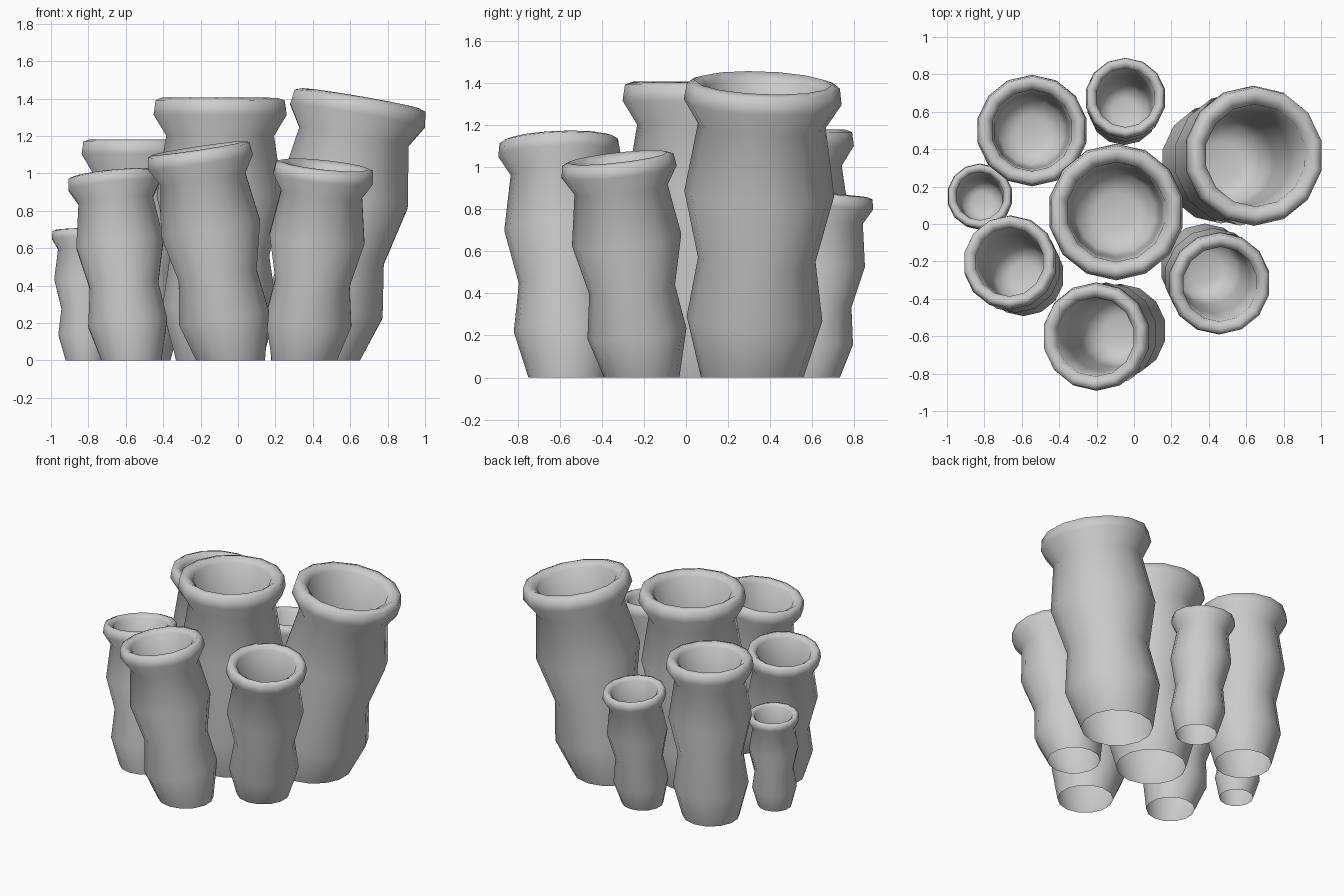
import bpy, bmesh, math
from mathutils import Vector

if "Cube" in bpy.data.objects:
    bpy.data.objects.remove(bpy.data.objects["Cube"])

SIDES = 14
# wall profile: (radius factor, fraction of height), up the outside then down the inside
PROFILE = [(.65, 0), (.86, .2), (.745, .4), (.95, .625), (.81, .855),
           (1.0, .935), (.97, .99), (.86, 1.0), (.73, .975),
           (.69, .70), (.65, .40), (.58, .22), (.30, .195)]


def tube(name, base, top, height, radius):
    """Hollow ringed tube, open underneath, leaning from base (x, y) to top (x, y)."""
    foot = Vector((*base, 0))
    axis = Vector((*top, height)) - foot
    tilt = Vector((0, 0, 1)).rotation_difference(axis.normalized())
    bm = bmesh.new()
    rings = []
    for r, t in PROFILE:
        ring = []
        for i in range(SIDES):
            a = 2 * math.pi * (i + .5) / SIDES
            p = Vector((math.cos(a), math.sin(a), 0)) * r * radius
            if t > 0:              # foot ring stays flat on the ground
                p = tilt @ p
            ring.append(bm.verts.new(foot + axis * t + p))
        rings.append(ring)
    for lo, hi in zip(rings, rings[1:]):
        for i in range(SIDES):
            j = (i + 1) % SIDES
            bm.faces.new((lo[i], lo[j], hi[j], hi[i]))
    bm.faces.new(rings[-1])        # inner floor
    mesh = bpy.data.meshes.new(name)
    bm.to_mesh(mesh)
    bm.free()
    obj = bpy.data.objects.new(name, mesh)
    bpy.context.collection.objects.link(obj)
    bpy.ops.object.select_all(action='DESELECT')
    obj.select_set(True)
    bpy.context.view_layer.objects.active = obj
    bpy.ops.object.shade_smooth_by_angle(angle=math.radians(85))


# cluster of tubes: name, base, top, height, rim radius
tube("centre_tube", (-.10, .06), (-.095, .064), 1.405, .365)
tube("back_right_tube", (.415, .315), (.655, .368), 1.4, .375)
tube("front_tube", (-.04, -.56), (-.212, -.605), 1.135, .29)
tube("front_right_tube", (.355, -.21), (.463, -.325), 1.045, .275)
tube("front_left_tube", (-.57, -.295), (-.668, -.20), 1.0, .253)
tube("back_left_tube", (-.55, .49), (-.545, .50), 1.18, .298)
tube("back_tube", (-.055, .59), (-.045, .678), .875, .217)
tube("small_left_tube", (-.81, .11), (-.825, .15), .70, .176)
